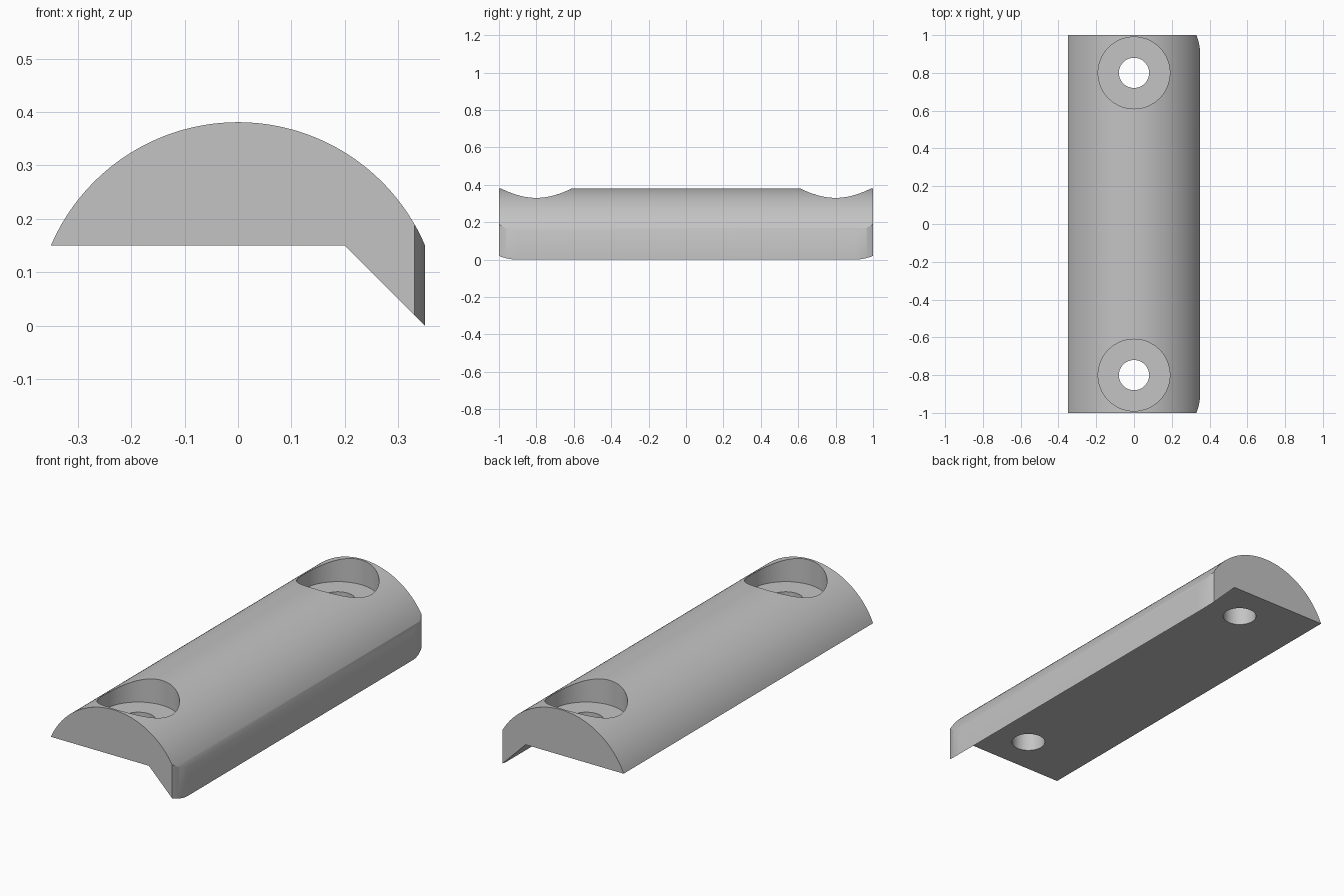
import bpy
import bmesh
from math import sin, cos, asin, acos, pi, radians
from mathutils import Matrix

RADIUS = 0.381        # dome radius, centred on the ground line
SIDE = 0.35           # half width
BASE = 0.15           # underside height
BORE_FLOOR = 0.255    # counterbore floor height

cube = bpy.data.objects.get("Cube")
if cube:
    bpy.data.objects.remove(cube, do_unlink=True)

grey = bpy.data.materials.new("light_grey")
grey.use_nodes = True
colour = (0.55, 0.55, 0.55, 1)
grey.diffuse_color = colour
grey.node_tree.nodes["Principled BSDF"].inputs["Base Color"].default_value = colour


def make_object(name, bm):
    bmesh.ops.recalc_face_normals(bm, faces=bm.faces)
    mesh = bpy.data.meshes.new(name)
    bm.to_mesh(mesh)
    bm.free()
    mesh.materials.append(grey)
    obj = bpy.data.objects.new(name, mesh)
    bpy.context.collection.objects.link(obj)
    return obj


def prism(name, points, direction):
    """Extrude a closed outline along a direction."""
    bm = bmesh.new()
    face = bm.faces.new([bm.verts.new(p) for p in points])
    grown = bmesh.ops.extrude_face_region(bm, geom=[face])["geom"]
    verts = [v for v in grown if isinstance(v, bmesh.types.BMVert)]
    bmesh.ops.translate(bm, verts=verts, vec=direction)
    return make_object(name, bm)


def cylinder(name, radius, y, bottom, top):
    bm = bmesh.new()
    bmesh.ops.create_cone(bm, cap_ends=True, segments=64, radius1=radius, radius2=radius,
                          depth=top - bottom,
                          matrix=Matrix.Translation((0, y, (bottom + top) / 2)))
    return make_object(name, bm)


def apply_boolean(target, cutter, operation):
    cutter.hide_render = True
    mod = target.modifiers.new(cutter.name, "BOOLEAN")
    mod.operation = operation
    mod.solver = "EXACT"
    mod.object = cutter
    bpy.context.view_layer.objects.active = target
    bpy.ops.object.modifier_apply(modifier=mod.name)
    bpy.data.objects.remove(cutter, do_unlink=True)


# Domed handle with a hooked lip, extruded along its length
end_angle = pi - asin(BASE / RADIUS)
steps = 72
section = [(RADIUS * cos(end_angle * i / steps), -1, RADIUS * sin(end_angle * i / steps))
           for i in range(steps + 1)]
section += [(0.2, -1, BASE), (RADIUS, -1, SIDE - RADIUS)]
handle = prism("domed_handle", section, (0, 2, 0))

# Plan outline that trims the lip side flat and rounds its two ends
round_radius = 0.26
start = 0.9
sweep = radians(40)
curve = [(SIDE - round_radius * (1 - cos(sweep * i / 16)),
          start + round_radius * sin(sweep * i / 16)) for i in range(17)]
plan = [(x, -y, -0.5) for x, y in reversed(curve)] + [(x, y, -0.5) for x, y in curve]
plan += [(-0.6, curve[-1][1], -0.5), (-0.6, -curve[-1][1], -0.5)]
apply_boolean(handle, prism("lip_trim", plan, (0, 0, 1.5)), "INTERSECT")

# Counterbored screw holes at both ends
for y in (-0.8, 0.8):
    apply_boolean(handle, cylinder("counterbore", 0.19, y, BORE_FLOOR, 0.6), "DIFFERENCE")
    apply_boolean(handle, cylinder("screw_hole", 0.08, y, 0, 0.6), "DIFFERENCE")

# Smooth curves, crisp rims
bpy.ops.object.select_all(action="DESELECT")
handle.select_set(True)
bpy.context.view_layer.objects.active = handle
bpy.ops.object.shade_smooth_by_angle(angle=radians(30))
